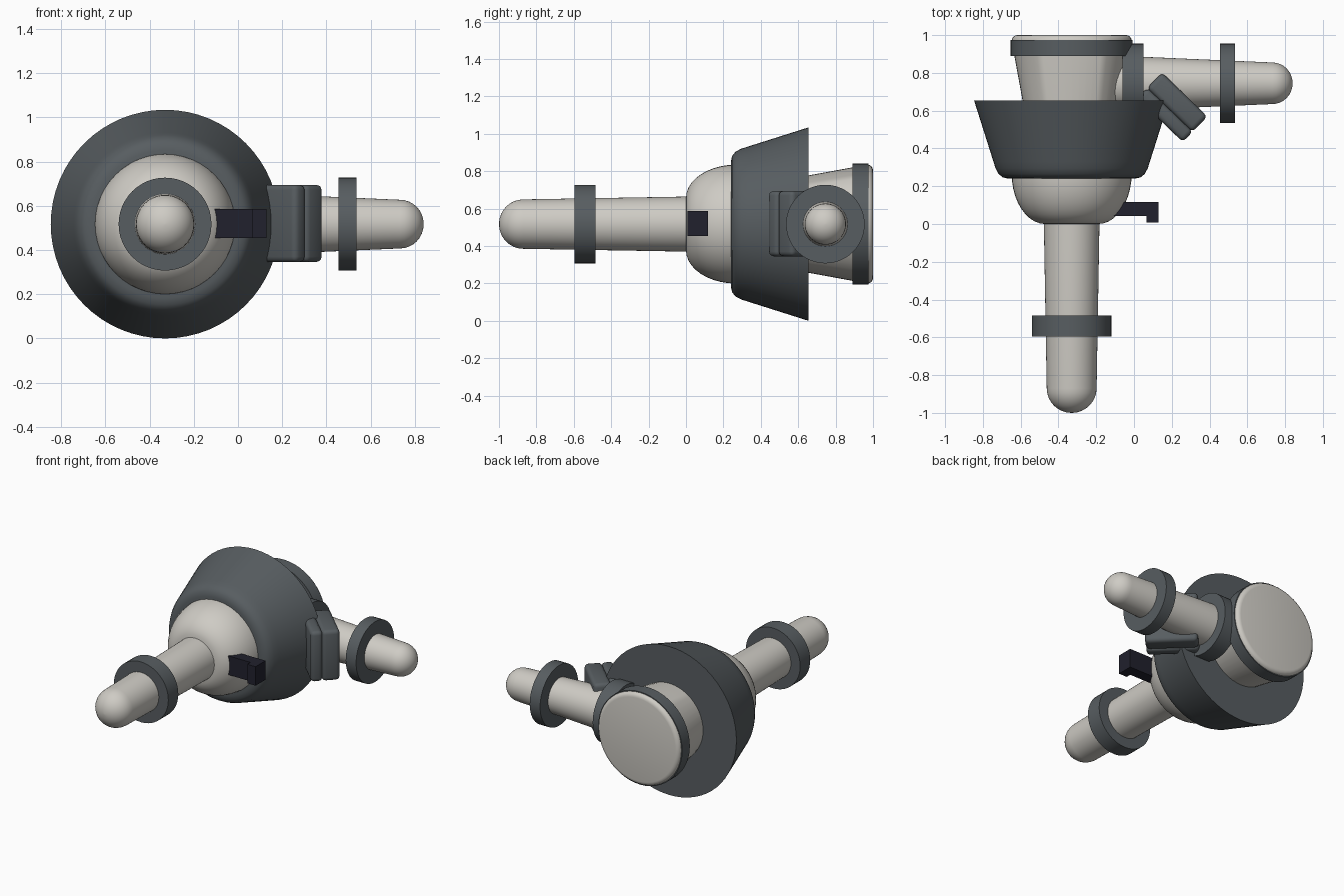
import bpy, bmesh
from math import radians, sin, cos, pi
from mathutils import Vector, Matrix

cube = bpy.data.objects.get("Cube")
if cube:
    bpy.data.objects.remove(cube, do_unlink=True)


def material(name, rgb):
    m = bpy.data.materials.new(name)
    m.use_nodes = True
    color = (*rgb, 1)
    m.diffuse_color = color
    m.node_tree.nodes["Principled BSDF"].inputs["Base Color"].default_value = color
    return m


CREAM = material("warm white", (0.62, 0.60, 0.555))
GREY = material("slate grey", (0.096, 0.110, 0.119))
NAVY = material("dark navy", (0.015, 0.015, 0.026))

AX, AZ = -0.33, 0.517          # main axis, running along y
BRANCH_Y = 0.745               # branch axis, running along x
MAIN = Matrix.Translation((AX, 0, AZ))
BRANCH = Matrix.Translation((0, BRANCH_Y, AZ)) @ Matrix.Rotation(-pi / 2, 4, "Z")


def finish(name, bm, mat):
    bmesh.ops.recalc_face_normals(bm, faces=bm.faces)
    me = bpy.data.meshes.new(name)
    bm.to_mesh(me)
    bm.free()
    me.materials.append(mat)
    me.shade_smooth()
    me.set_sharp_from_angle(angle=radians(35))
    ob = bpy.data.objects.new(name, me)
    bpy.context.collection.objects.link(ob)
    return ob


def lathe(name, profile, mat, place=MAIN, segments=48):
    """Revolve (distance, radius) points about the local y axis, with closed ends."""
    bm = bmesh.new()
    rings = []
    for t, r in profile:
        turn = [2 * pi * i / segments for i in range(segments)]
        rings.append([bm.verts.new(place @ Vector((r * cos(a), t, r * sin(a)))) for a in turn])
    for a, b in zip(rings, rings[1:]):
        for i in range(segments):
            j = (i + 1) % segments
            bm.faces.new((a[i], a[j], b[j], b[i]))
    bm.faces.new(rings[0])
    bm.faces.new(rings[-1])
    return finish(name, bm, mat)


def arc(t, r, depth, height, steps=8, end=0.98):
    """Quarter-ellipse points, bulging from (t, r + height) to the tip."""
    angles = [pi / 2 * end * i / steps for i in range(steps + 1)]
    return [(t + depth * sin(a), r + height * cos(a)) for a in angles]


def box(name, center, size, mat, turn=0, bevel=0):
    bm = bmesh.new()
    bmesh.ops.create_cube(bm, size=1, matrix=Matrix.Translation(center)
                          @ Matrix.Rotation(turn, 4, "Z") @ Matrix.Diagonal((*size, 1)))
    if bevel:
        bmesh.ops.bevel(bm, geom=bm.edges[:], offset=bevel, segments=3,
                        profile=0.5, affect="EDGES")
    return finish(name, bm, mat)


# Housing: domed front, straight barrel, softly rounded back
lathe("housing", arc(0.27, 0.14, -0.27, 0.178, 10, 1)
      + [(0.97, 0.318)] + arc(0.97, 0.288, 0.03, 0.03, 4, 1), CREAM)
lathe("rear_band", [(0.89, 0.323), (0.975, 0.323)], GREY)

# Flared collar with a rounded front shoulder
lathe("collar", [(0.24, 0.30), (0.24, 0.335), (0.247, 0.365), (0.265, 0.387),
                 (0.295, 0.403), (0.33, 0.414), (0.655, 0.517)], GREY, segments=64)

# Front rod and its ring
lathe("front_rod", [(0.05, 0.148)] + arc(-0.87, 0, -0.13, 0.132), CREAM)
lathe("front_ring", [(-0.595, 0.21), (-0.485, 0.21)], GREY)

# Side branch with flange and ring
lathe("side_rod", [(-0.1, 0.145), (0.05, 0.14)] + arc(0.733, 0, 0.107, 0.11), CREAM, BRANCH)
lathe("side_flange", [(-0.06, 0.21), (0.05, 0.21)], GREY, BRANCH)
lathe("side_ring", [(0.455, 0.21), (0.535, 0.21)], GREY, BRANCH)

# Angled two-layer clamp block between collar and branch
tilt = radians(-44)
along, across = Vector((cos(tilt), sin(tilt), 0)), Vector((-sin(tilt), cos(tilt), 0))
for name, depth, thick in (("clamp_back", 0.622, 0.115), ("clamp_front", 0.53, 0.077)):
    center = along * -0.283 + across * depth + Vector((0, 0, AZ + 0.003))
    box(name, center, (0.335, thick, 0.35), GREY, tilt, 0.025)

# Hooked latch on the dome
box("latch_arm", (-0.03, 0.08, AZ + 0.003), (0.32, 0.075, 0.132), NAVY)
box("latch_hook", (0.098, 0.03, AZ + 0.003), (0.064, 0.045, 0.132), NAVY)
